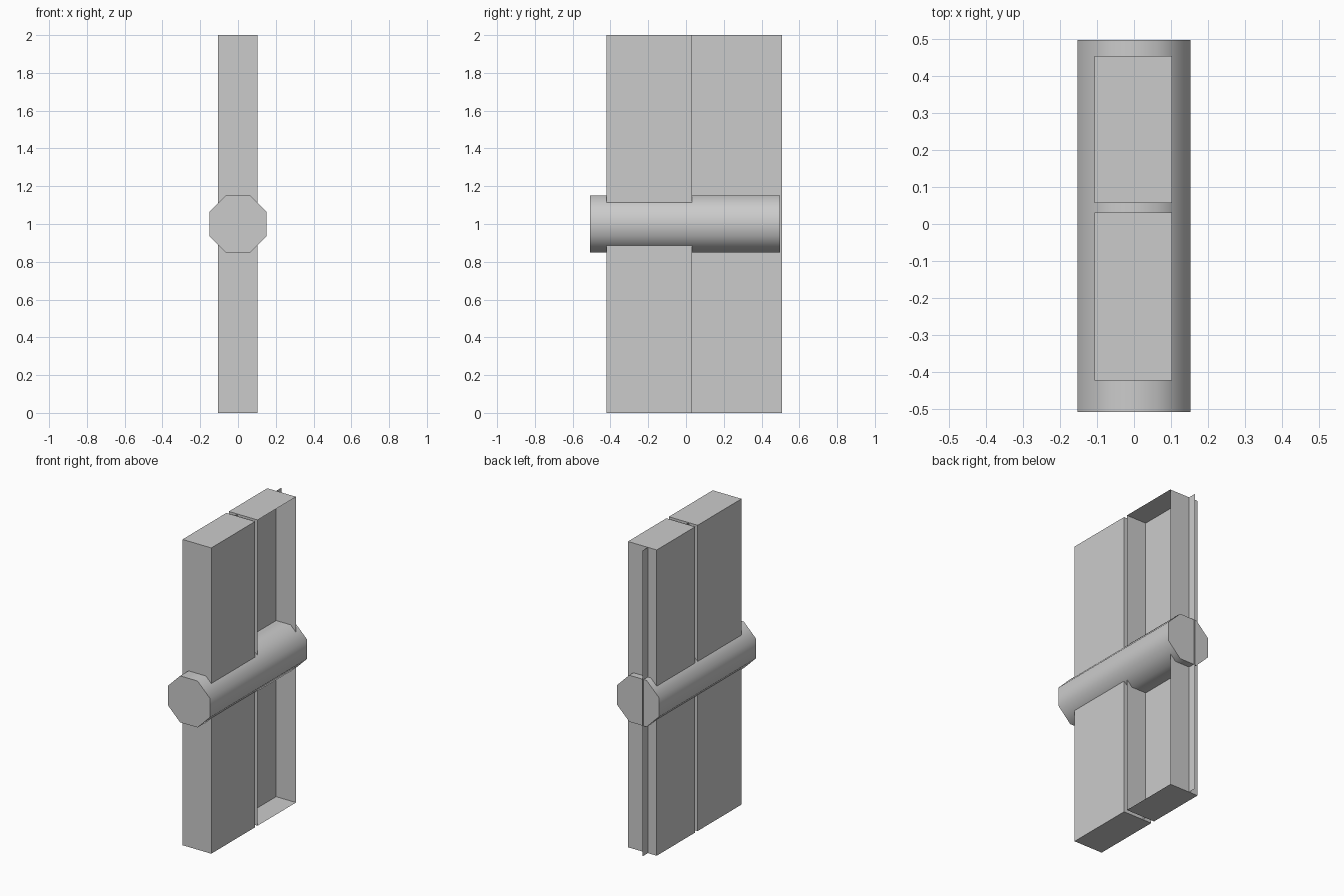
import bpy, bmesh
from math import pi, cos
from mathutils import Matrix

if "Cube" in bpy.data.objects:
    bpy.data.objects.remove(bpy.data.objects["Cube"])


def finish(bm, name):
    mesh = bpy.data.meshes.new(name)
    bm.to_mesh(mesh)
    bm.free()
    obj = bpy.data.objects.new(name, mesh)
    bpy.context.collection.objects.link(obj)
    return obj


def panel(name, y0, y1, x0=-0.106, x1=0.102, open_side=False):
    """Full-height box, optionally without its +x face."""
    bm = bmesh.new()
    bmesh.ops.create_cube(bm, size=1, matrix=Matrix.Translation(
        ((x0 + x1) / 2, (y0 + y1) / 2, 1)) @ Matrix.Diagonal((x1 - x0, y1 - y0, 2, 1)))
    if open_side:
        bm.normal_update()
        side = [f for f in bm.faces if f.normal.x > 0.9]
        bmesh.ops.delete(bm, geom=side, context='FACES_ONLY')
    return finish(bm, name)


# Closed front panel and open-sided rear panel
panel("front_panel", -0.422, 0.031)
panel("rear_panel", 0.057, 0.454, open_side=True)

# Thin sheet dividing the rear panel and sticking out behind it
bm = bmesh.new()
sheet = Matrix.Translation((-0.042, 0.2685, 1)) @ Matrix.Rotation(pi / 2, 4, 'Y') \
    @ Matrix.Diagonal((2, 0.477, 1, 1))
bmesh.ops.create_grid(bm, x_segments=1, y_segments=1, size=0.5, matrix=sheet)
finish(bm, "divider_sheet")

# Octagonal axle: smooth sides, flat ends
bm = bmesh.new()
r = 0.152 / cos(pi / 8)
axle = Matrix.Translation((0, -0.0055, 1)) @ Matrix.Rotation(pi / 2, 4, 'X') \
    @ Matrix.Rotation(pi / 8, 4, 'Z')
bmesh.ops.create_cone(bm, cap_ends=True, segments=8, radius1=r, radius2=r,
                      depth=1.005, matrix=axle)
bm.normal_update()
# Keep flat sides axis-aligned whatever the primitive's starting angle
if max(v.co.x for v in bm.verts) > 0.16:
    bmesh.ops.rotate(bm, verts=bm.verts, cent=(0, 0, 1),
                     matrix=Matrix.Rotation(pi / 8, 3, 'Y'))
for f in bm.faces:
    f.smooth = len(f.verts) == 4
for e in bm.edges:
    e.smooth = all(f.smooth for f in e.link_faces)
finish(bm, "axle")
